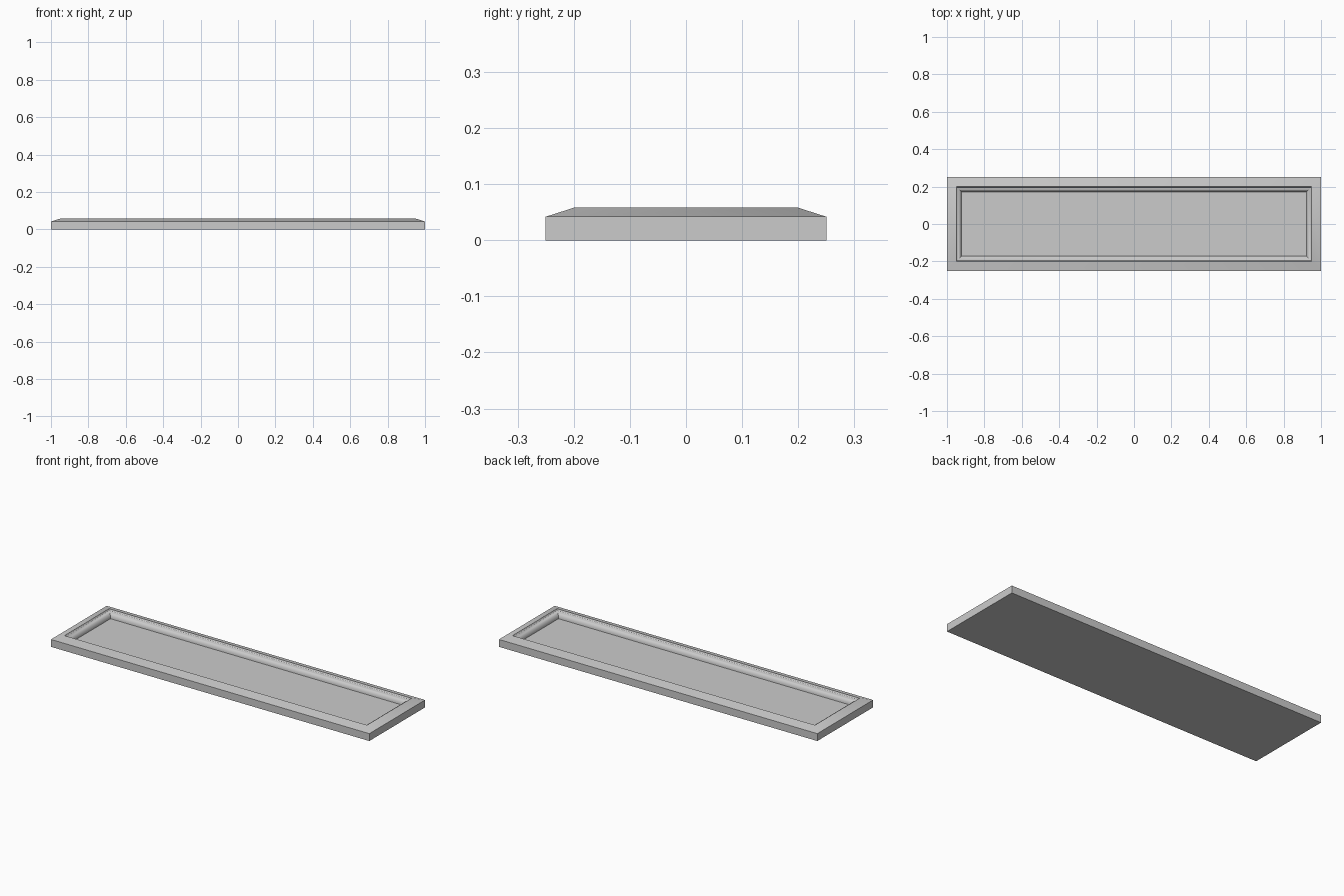
import bpy, bmesh, math

if "Cube" in bpy.data.objects:
    bpy.data.objects.remove(bpy.data.objects["Cube"])

HALF_X, HALF_Y = 1.0, 0.25

# Moulding cross-section: (inset from outer edge, height)
profile = [(0, 0), (0, 0.042), (0.05, 0.058), (0.054, 0.051), (0.059, 0.048)]
# Rounded bead curving down to the recessed panel
for i in range(1, 7):
    a = math.radians(15 * i)
    profile.append((0.059 + 0.020 * math.sin(a), 0.020 + 0.028 * math.cos(a)))

bm = bmesh.new()


def ring(inset, z):
    x, y = HALF_X - inset, HALF_Y - inset
    return [bm.verts.new((sx * x, sy * y, z))
            for sx, sy in ((-1, -1), (1, -1), (1, 1), (-1, 1))]


# Mitred frame: sweep the profile around the rectangle
rings = [ring(d, z) for d, z in profile]
for lower, upper in zip(rings, rings[1:]):
    for i in range(4):
        j = (i + 1) % 4
        bm.faces.new((lower[i], lower[j], upper[j], upper[i]))

# Flat base and recessed panel
bm.faces.new(rings[0][::-1])
bm.faces.new(rings[-1])
bmesh.ops.recalc_face_normals(bm, faces=bm.faces)

mesh = bpy.data.meshes.new("framed_panel")
bm.to_mesh(mesh)
bm.free()
panel = bpy.data.objects.new("framed_panel", mesh)
bpy.context.collection.objects.link(panel)

# Smooth bead, crisp mitres and edges
bpy.context.view_layer.objects.active = panel
panel.select_set(True)
bpy.ops.object.shade_smooth_by_angle(angle=math.radians(28))
